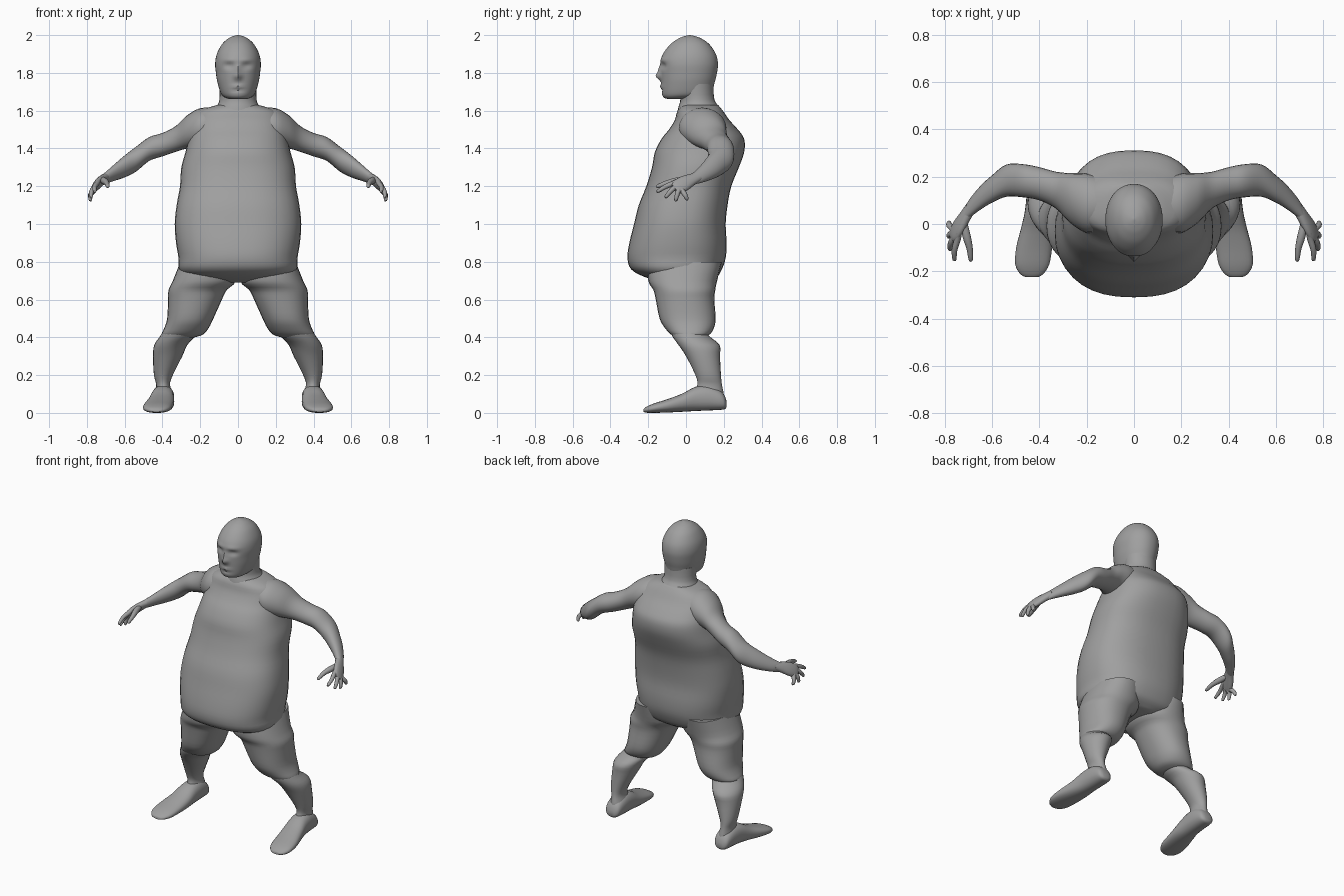
import bpy, bmesh, math
from mathutils import Vector

skin = bpy.data.materials.new("plain grey")
skin.diffuse_color = (0.35, 0.35, 0.35, 1)


def spline(rows, steps):
    """Catmull-Rom interpolation of rows of numbers."""
    out = []
    for i in range(len(rows) - 1):
        a, b = rows[max(i - 1, 0)], rows[i]
        c, d = rows[i + 1], rows[min(i + 2, len(rows) - 1)]
        for s in range(steps):
            t = s / steps
            out.append([0.5 * (2 * q + (r - p) * t + (2 * p - 5 * q + 4 * r - w) * t * t
                               + (3 * q - p - 3 * r + w) * t ** 3)
                        for p, q, r, w in zip(a, b, c, d)])
    out.append(list(rows[-1]))
    return out


def loft(name, rings, sides=28, power=2.0, mirror=1, shape=None):
    """Skin a list of (centre, half axis u, half axis v) rings, capping both ends."""
    bm = bmesh.new()
    loops = []
    for c, u, v in rings:
        loop = []
        for k in range(sides):
            a = 2 * math.pi * k / sides
            ca, sa = math.cos(a), math.sin(a)
            p = (Vector(c) + Vector(u) * math.copysign(abs(ca) ** (2 / power), ca)
                 + Vector(v) * math.copysign(abs(sa) ** (2 / power), sa))
            if shape:
                p = shape(p)
            p.x *= mirror
            loop.append(bm.verts.new(p))
        loops.append(loop)
    for a, b in zip(loops, loops[1:]):
        for k in range(sides):
            n = (k + 1) % sides
            bm.faces.new((a[k], a[n], b[n], b[k]))
    bm.faces.new(loops[0])
    bm.faces.new(loops[-1])
    bmesh.ops.recalc_face_normals(bm, faces=bm.faces)
    me = bpy.data.meshes.new(name)
    bm.to_mesh(me)
    bm.free()
    me.materials.append(skin)
    ob = bpy.data.objects.new(name, me)
    bpy.context.collection.objects.link(ob)
    bpy.context.view_layer.objects.active = ob
    ob.select_set(True)
    bpy.ops.object.shade_smooth_by_angle(angle=math.radians(50))
    ob.select_set(False)
    return ob


def level_rings(rows, steps):
    """Horizontal rings from rows of z, x low, x high, y front, y back."""
    return [(((x0 + x1) / 2, (y0 + y1) / 2, z), ((x1 - x0) / 2, 0, 0), (0, (y1 - y0) / 2, 0))
            for z, x0, x1, y0, y1 in spline(rows, steps)]


def tube(name, points, mirror, flat=1.0):
    """Round tube along rows of x, y, z, radius."""
    rows = spline(points, 3)
    rings = []
    for i, r in enumerate(rows):
        d = Vector(rows[min(i + 1, len(rows) - 1)][:3]) - Vector(rows[max(i - 1, 0)][:3])
        u = d.cross((1, 0, 0)).normalized()
        v = d.cross(u).normalized()
        rings.append((r[:3], u * r[3], v * r[3] * flat))
    return loft(name, rings, 10, mirror=mirror)


# Torso: z, half width, front y, back y
torso = [(0.69, 0.08, -0.12, 0.12), (0.72, 0.26, -0.22, 0.165), (0.76, 0.312, -0.29, 0.19),
         (0.82, 0.315, -0.31, 0.21), (0.90, 0.328, -0.30, 0.215), (1.0, 0.335, -0.275, 0.21),
         (1.1, 0.325, -0.25, 0.22), (1.2, 0.307, -0.21, 0.24), (1.3, 0.30, -0.18, 0.28),
         (1.38, 0.278, -0.165, 0.308), (1.45, 0.262, -0.13, 0.308), (1.5, 0.25, -0.09, 0.275),
         (1.55, 0.24, -0.06, 0.23), (1.60, 0.20, -0.045, 0.195), (1.63, 0.11, -0.02, 0.17)]
loft("torso", level_rings([(z, -w, w, a, b) for z, w, a, b in torso], 3), 36, 2.4)

# Neck
loft("neck", level_rings([(1.57, -0.15, 0.15, -0.05, 0.2), (1.62, -0.115, 0.115, -0.04, 0.175),
                          (1.66, -0.098, 0.098, -0.03, 0.15), (1.74, -0.10, 0.10, -0.04, 0.145)], 3))


# Head, with the face pushed in and out at the front
def bump(p, x, z, sx, sz):
    return math.exp(-((abs(p.x) - x) / sx) ** 2 - ((p.z - z) / sz) ** 2)


def face(p):
    if p.y < -0.02:
        p.y += 0.014 * bump(p, 0.045, 1.838, 0.028, 0.018)     # eye sockets
        p.y -= 0.006 * bump(p, 0.045, 1.868, 0.04, 0.014)      # brow
        p.y -= 0.026 * bump(p, 0, 1.782, 0.018, 0.02)          # nose tip
        p.y -= 0.012 * bump(p, 0, 1.815, 0.013, 0.025)         # nose bridge
        p.y -= 0.009 * bump(p, 0, 1.727, 0.03, 0.009)          # lips
        p.y += 0.006 * bump(p, 0, 1.708, 0.03, 0.007)
    return p


head = [(1.662, 0.045, -0.095, 0.02), (1.668, 0.065, -0.115, 0.06), (1.69, 0.09, -0.128, 0.13),
        (1.75, 0.109, -0.131, 0.152), (1.80, 0.117, -0.133, 0.164), (1.85, 0.121, -0.135, 0.169),
        (1.90, 0.112, -0.122, 0.158), (1.95, 0.086, -0.084, 0.125), (1.98, 0.055, -0.043, 0.085),
        (1.994, 0.028, -0.01, 0.05), (2.0, 0.004, 0.016, 0.024)]
loft("head", level_rings([(z, -w, w, a, b) for z, w, a, b in head], 6), 56, 2.1, shape=face)

# Limb tables
thigh = [(0.80, 0.04, 0.305, -0.20, 0.19), (0.70, 0.012, 0.345, -0.20, 0.165),
         (0.65, 0.06, 0.368, -0.172, 0.155), (0.60, 0.085, 0.37, -0.16, 0.15),
         (0.50, 0.13, 0.375, -0.14, 0.157), (0.45, 0.155, 0.39, -0.112, 0.148),
         (0.415, 0.185, 0.405, -0.08, 0.125), (0.40, 0.23, 0.39, -0.05, 0.09)]
calf = [(0.46, 0.22, 0.38, -0.09, 0.10), (0.41, 0.225, 0.41, -0.075, 0.12),
        (0.36, 0.268, 0.443, -0.04, 0.178), (0.30, 0.295, 0.45, 0.0, 0.18),
        (0.20, 0.345, 0.445, 0.05, 0.185), (0.15, 0.36, 0.433, 0.06, 0.19),
        (0.10, 0.345, 0.438, 0.04, 0.20), (0.05, 0.345, 0.445, 0.02, 0.205)]
# Foot: y, centre x, half width, bottom z, top z
foot = [(-0.225, 0.432, 0.025, 0.005, 0.02), (-0.21, 0.432, 0.05, 0.001, 0.032),
        (-0.17, 0.430, 0.072, 0.0, 0.05), (-0.10, 0.422, 0.076, 0.002, 0.072),
        (-0.02, 0.408, 0.07, 0.006, 0.102), (0.05, 0.40, 0.062, 0.01, 0.138),
        (0.12, 0.396, 0.058, 0.013, 0.145), (0.18, 0.395, 0.052, 0.016, 0.12),
        (0.205, 0.395, 0.042, 0.02, 0.09), (0.215, 0.395, 0.022, 0.03, 0.06)]
# Arm: x, centre y, half depth, centre z, half height
arm = [(0.12, 0.085, 0.11, 1.52, 0.095), (0.20, 0.088, 0.125, 1.508, 0.105),
       (0.27, 0.11, 0.105, 1.487, 0.088), (0.33, 0.143, 0.078, 1.45, 0.068),
       (0.40, 0.17, 0.07, 1.42, 0.062), (0.47, 0.183, 0.07, 1.397, 0.063),
       (0.54, 0.183, 0.068, 1.343, 0.066), (0.60, 0.148, 0.058, 1.305, 0.058),
       (0.65, 0.11, 0.05, 1.275, 0.045), (0.70, 0.06, 0.038, 1.245, 0.031),
       (0.72, 0.03, 0.025, 1.235, 0.025)]
# Palm: x, y, z, half width, half thickness
palm = [(0.69, 0.07, 1.25, 0.025, 0.022), (0.715, 0.03, 1.235, 0.033, 0.021),
        (0.74, -0.01, 1.215, 0.042, 0.02), (0.76, -0.045, 1.195, 0.04, 0.016),
        (0.768, -0.06, 1.185, 0.03, 0.01)]
# Fingers: knuckle and tip
fingers = {"index_finger": ((0.745, -0.062, 1.217), (0.760, -0.155, 1.17)),
           "middle_finger": ((0.757, -0.052, 1.20), (0.780, -0.11, 1.14)),
           "ring_finger": ((0.765, -0.038, 1.183), (0.783, -0.055, 1.122)),
           "little_finger": ((0.768, -0.018, 1.172), (0.783, 0.008, 1.128))}

for side, m in (("right", 1), ("left", -1)):
    # Legs and feet
    loft(side + "_thigh", level_rings(thigh, 3), 28, 2.2, m)
    loft(side + "_calf", level_rings(calf, 3), 24, 2.0, m)
    loft(side + "_foot", [((x, y, (b + t) / 2), (w, 0, 0), (0, 0, (t - b) / 2))
                          for y, x, w, b, t in spline(foot, 3)], 24, 2.3, m)
    # Arms
    loft(side + "_arm", [((x, y, z), (0, hy, 0), (0, 0, hz))
                         for x, y, hy, z, hz in spline(arm, 4)], 24, 2.0, m)
    # Hands
    across = Vector((0.3, 0.55, -0.78)).normalized()
    normal = across.cross(Vector((0.06, -0.1, -0.055))).normalized()
    loft(side + "_palm", [((x, y, z), across * w, normal * t)
                          for x, y, z, w, t in spline(palm, 3)], 16, 2.2, m)
    for name, (k, t) in fingers.items():
        k, t = Vector(k), Vector(t)
        mid = k.lerp(t, 0.5) + Vector((0.006, 0, 0.004))
        base = k.lerp(t, -0.3)
        end = k.lerp(t, 0.93)
        tube(f"{side}_{name}", [(*base, 0.013), (*k, 0.014), (*mid, 0.0125),
                                (*end, 0.009), (*t, 0.003)], m)
    tube(side + "_thumb", [(0.722, 0.015, 1.235, 0.016), (0.708, -0.05, 1.228, 0.018),
                           (0.695, -0.10, 1.217, 0.014), (0.690, -0.148, 1.20, 0.010),
                           (0.690, -0.158, 1.195, 0.003)], m)
